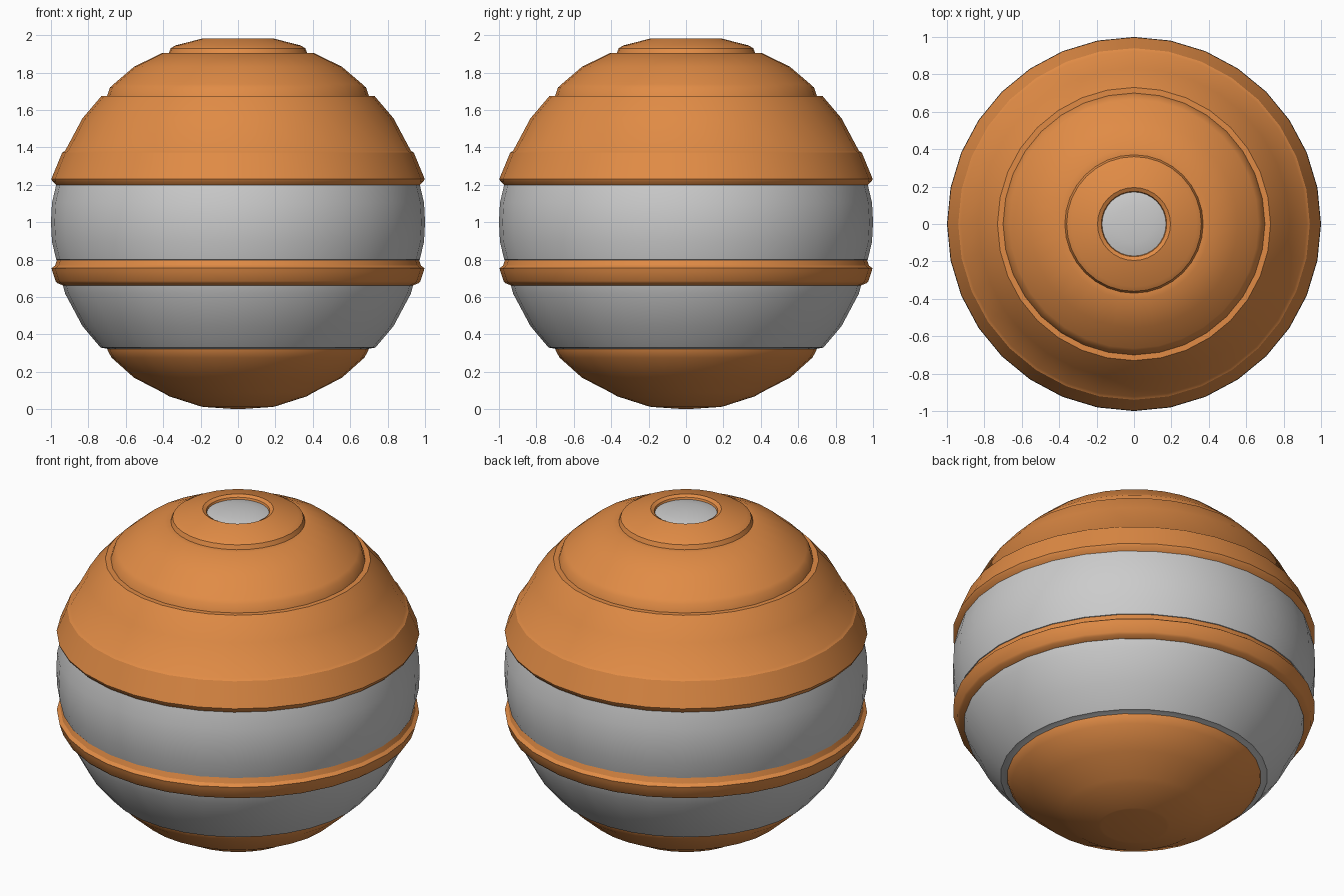
import bpy, bmesh, math

if "Cube" in bpy.data.objects:
    bpy.data.objects.remove(bpy.data.objects["Cube"])

SEG = 32


def ball(deg, r=1.0):
    """Profile point on the ball, angle measured from the top."""
    a = math.radians(deg)
    return (r * math.sin(a), 1 + r * math.cos(a))


def lathe(name, profile, mat=None, closed=False):
    """Spin an (r, z) profile, listed from top to bottom, around z."""
    bm = bmesh.new()
    rings = []
    for r, z in profile:
        if r < 1e-5:
            rings.append([bm.verts.new((0, 0, z))] * SEG)
        else:
            rings.append([bm.verts.new((r * math.cos(2 * math.pi * i / SEG),
                                        r * math.sin(2 * math.pi * i / SEG), z))
                          for i in range(SEG)])
    pairs = list(zip(rings, rings[1:]))
    if closed:
        pairs.append((rings[-1], rings[0]))
    for a, b in pairs:
        for i in range(SEG):
            j = (i + 1) % SEG
            bm.faces.new(list(dict.fromkeys((a[i], b[i], b[j], a[j]))))
    bmesh.ops.recalc_face_normals(bm, faces=bm.faces)
    me = bpy.data.meshes.new(name)
    bm.to_mesh(me)
    bm.free()
    ob = bpy.data.objects.new(name, me)
    bpy.context.collection.objects.link(ob)
    if mat:
        me.materials.append(mat)
    bpy.ops.object.select_all(action='DESELECT')
    bpy.context.view_layer.objects.active = ob
    ob.select_set(True)
    bpy.ops.object.shade_smooth_by_angle(angle=math.radians(32))
    return ob


orange = bpy.data.materials.new("orange")
orange.diffuse_color = (0.75, 0.26, 0.06, 1)
orange.use_nodes = True
orange.node_tree.nodes["Principled BSDF"].inputs["Base Color"].default_value = orange.diffuse_color

STEP = 11.25

# Grey core: shrunk where the orange shell covers it, full size in the bands
core = [(0, 1.976), (0.10, 1.971), (0.19, 1.955)]
core += [ball(k * STEP, 0.95) for k in range(2, 7)]
core += [(0.94, 1.21), (0.972, 1.2), ball(84), (1, 1), ball(96), (0.972, 0.8), (0.93, 0.79)]
core += [(0.91, 0.68), (0.937, 0.665), ball(10 * STEP), ball(11 * STEP),
         (0.735, 0.33), (0.68, 0.32)]
core += [ball(k * STEP, 0.95) for k in range(13, 17)]
lathe("core_ball", core)

# Orange upper shell: stepped plates with an opening at the top
lathe("upper_shell", [
    (0.17, 1.955), (0.175, 1.97), (0.195, 1.981), (0.335, 1.945), (0.36, 1.93),
    (0.37, 1.905), (0.405, 1.905), ball(3 * STEP), (0.665, 1.738), (0.685, 1.72),
    (0.70, 1.675), (0.73, 1.675), ball(5 * STEP), ball(6 * STEP),
    (0.94, 1.372), (0.998, 1.232), (0.992, 1.218), (0.968, 1.195), (0.93, 1.205),
    ball(5 * STEP, 0.96), ball(3 * STEP, 0.96)], orange, closed=True)

# Orange belt below the middle
lathe("belt_ring", [
    (0.93, 0.8), (0.966, 0.803), (0.978, 0.768), (0.997, 0.754), (0.992, 0.735),
    (0.975, 0.685), (0.965, 0.674), (0.938, 0.663), (0.90, 0.67)], orange, closed=True)

# Orange bottom cap
lathe("bottom_cap", [
    (0.66, 0.33), (0.70, 0.327), (0.695, 0.31), (0.675, 0.275), ball(13 * STEP),
    (0.40, 0.088), (0.37, 0.07), (0.195, 0.014), (0.18, 0.012), (0, 0.0)], orange)
